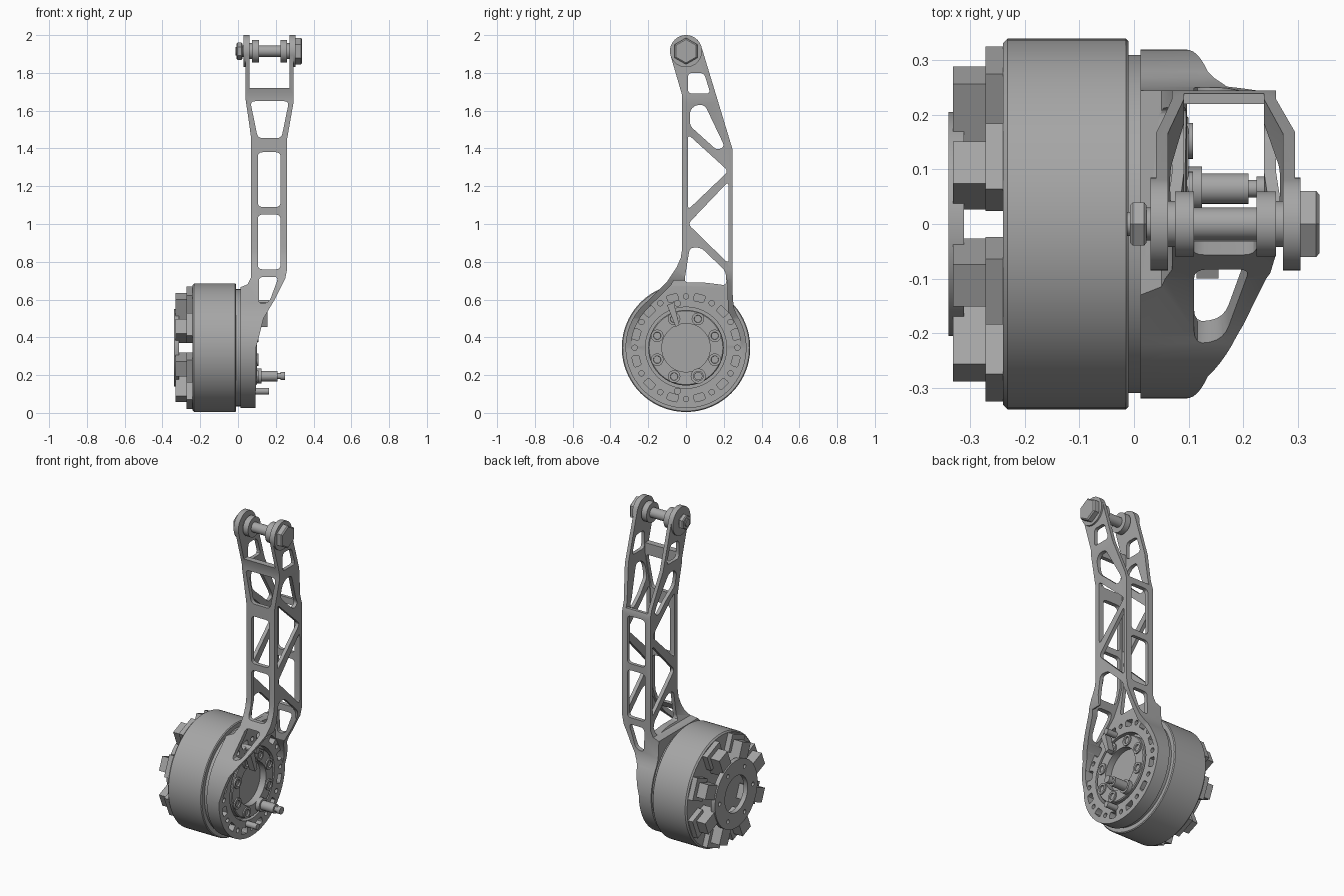
import bpy, bmesh, math
from mathutils import Vector

if "Cube" in bpy.data.objects:
    bpy.data.objects.remove(bpy.data.objects["Cube"])

CZ = 0.345      # height of the drum axis
TOP = 1.915     # height of the clevis bolt
grey = bpy.data.materials.new("mid_grey")
grey.diffuse_color = (0.38, 0.38, 0.38, 1)
grey.use_nodes = True
grey.node_tree.nodes["Principled BSDF"].inputs["Base Color"].default_value = grey.diffuse_color


def finish(name, bm):
    bmesh.ops.recalc_face_normals(bm, faces=bm.faces)
    me = bpy.data.meshes.new(name)
    bm.to_mesh(me)
    bm.free()
    me.materials.append(grey)
    ob = bpy.data.objects.new(name, me)
    bpy.context.collection.objects.link(ob)
    smooth(ob)
    return ob


def smooth(ob):
    for p in ob.data.polygons:
        p.use_smooth = True
    ob.data.set_sharp_from_angle(angle=math.radians(28))


def prism(name, pts, axis, lo, hi):
    """Extrude a yz outline along x, or an xz outline along y."""
    place = (lambda t, p: (t, p[0], p[1])) if axis == 'x' else (lambda t, p: (p[0], t, p[1]))
    bm = bmesh.new()
    a = [bm.verts.new(place(lo, p)) for p in pts]
    b = [bm.verts.new(place(hi, p)) for p in pts]
    bm.faces.new(a)
    bm.faces.new(b)
    n = len(pts)
    for i in range(n):
        j = (i + 1) % n
        bm.faces.new((a[i], a[j], b[j], b[i]))
    return finish(name, bm)


def lathe(name, prof, y=0, z=CZ, seg=64, closed=False):
    """Revolve (x, radius) points about an axis parallel to x."""
    bm = bmesh.new()
    rings = []
    for x, r in prof:
        rings.append([bm.verts.new((x, y + r * math.cos(2 * math.pi * k / seg + math.pi / 2),
                                    z + r * math.sin(2 * math.pi * k / seg + math.pi / 2)))
                      for k in range(seg)])
    pairs = list(zip(rings, rings[1:]))
    if closed:
        pairs.append((rings[-1], rings[0]))
    else:
        bm.faces.new(rings[0])
        bm.faces.new(rings[-1])
    for a, b in pairs:
        for k in range(seg):
            m = (k + 1) % seg
            bm.faces.new((a[k], a[m], b[m], b[k]))
    return finish(name, bm)


def cyl(name, x0, x1, r, y=0, z=CZ, seg=32):
    return lathe(name, [(x0, r), (x1, r)], y, z, seg)


def arc(cy, cz, r, a0, a1, n):
    return [(cy + r * math.cos(math.radians(a0 + (a1 - a0) * i / n)),
             cz + r * math.sin(math.radians(a0 + (a1 - a0) * i / n))) for i in range(n + 1)]


def rounded(pts, r=0.025):
    out = []
    for i, p in enumerate(pts):
        p = Vector(p)
        a, b = Vector(pts[i - 1]) - p, Vector(pts[(i + 1) % len(pts)]) - p
        s = p + a.normalized() * min(r, a.length * 0.45)
        e = p + b.normalized() * min(r, b.length * 0.45)
        for t in (0, 0.25, 0.5, 0.75, 1):
            out.append(tuple(s * (1 - t) ** 2 + p * 2 * t * (1 - t) + e * t * t))
    return out


def boolean(ob, cutter, op='DIFFERENCE'):
    m = ob.modifiers.new("cut", 'BOOLEAN')
    m.operation, m.object, m.solver = op, cutter, 'EXACT'
    bpy.context.view_layer.objects.active = ob
    bpy.ops.object.modifier_apply(modifier=m.name)
    bpy.data.objects.remove(cutter)


# Arm: side outline crossed with front outline
side = (arc(0, TOP, 0.085, 195, 17, 20)
        + [(0.245, 1.40), (0.245, 0.66), (0.252, 0.56)]
        + arc(0, CZ, 0.32, 33, -230, 64)
        + [(-0.10, 0.695), (-0.05, 0.77), (-0.028, 0.82), (-0.02, 0.87), (-0.02, 1.68)])
front = [(0.012, -0.1), (0.093, -0.1), (0.095, 0.345), (0.11, 0.40), (0.135, 0.50), (0.20, 0.61),
         (0.25, 0.71), (0.26, 0.76), (0.26, 1.45), (0.295, 1.65), (0.295, 2.1), (0.04, 2.1),
         (0.04, 1.66), (0.055, 1.56), (0.07, 1.45), (0.07, 0.72), (0.05, 0.68), (0.012, 0.665)]
arm = prism("truss_arm", side, 'x', -0.1, 0.5)
boolean(arm, prism("helper", front, 'y', -0.5, 0.5), 'INTERSECT')

# Hollow inside of the arm
cav = prism("cavity", [(0.005, 0.86), (-0.02, 0.78), (-0.08, 0.675), (-0.19, 0.567)]
            + arc(0, CZ, 0.29, 130, 393, 48)
            + [(0.222, 0.54), (0.22, 0.66), (0.22, 1.42), (0.4, 1.42), (0.4, 2.2), (-0.3, 2.2),
               (-0.3, 1.72), (0.005, 1.72)], 'x', -0.2, 0.6)
boolean(cav, prism("helper", [(0.097, 0.1), (0.55, 0.1), (0.55, 0.69), (0.238, 0.70), (0.238, 1.45),
                              (0.273, 1.66), (0.273, 2.3), (0.062, 2.3), (0.062, 1.66), (0.092, 1.45),
                              (0.092, 0.7), (0.097, 0.67)], 'y', -0.45, 0.45), 'INTERSECT')
boolean(arm, cav)

# Windows through both side plates
for pts in ([(0.01, 1.80), (0.095, 1.80), (0.13, 1.69), (0.01, 1.69)],
            [(0.02, 1.60), (0.05, 1.63), (0.10, 1.63), (0.205, 1.41), (0.165, 1.39), (0.02, 1.52)],
            [(0.01, 1.475), (0.225, 1.28), (0.01, 1.075)],
            [(0.225, 1.225), (0.225, 0.79), (0.01, 1.0)],
            [(0.02, 0.875), (0.08, 0.875), (0.21, 0.75), (0.215, 0.675), (0.10, 0.69), (-0.01, 0.69)]):
    boolean(arm, prism("helper", rounded(pts), 'x', 0.0, 0.5))

# Windows through the front and back walls
for pts in ([(0.065, 1.65), (0.27, 1.65), (0.23, 1.455), (0.105, 1.455)],
            [(0.105, 1.38), (0.225, 1.38), (0.225, 1.09), (0.105, 1.09)],
            [(0.105, 1.05), (0.225, 1.05), (0.225, 0.76), (0.105, 0.76)],
            [(0.11, 0.72), (0.215, 0.72), (0.165, 0.585), (0.11, 0.575)]):
    boolean(arm, prism("helper", rounded(pts), 'y', -0.5, 0.5))

# Ring face: hub recess, slots and small holes
boolean(arm, cyl("helper", 0.06, 0.3, 0.215, seg=64))
for k in range(12):
    boolean(arm, cyl("helper", 0.06, 0.15, 0.014,
                     0.272 * math.cos(k * math.pi / 6), CZ + 0.272 * math.sin(k * math.pi / 6), 16))
    a = k * 30 + 15
    inner, outer = arc(0, CZ, 0.253, a + 6, a - 6, 4), arc(0, CZ, 0.291, a - 6, a + 6, 4)
    boolean(arm, prism("helper", rounded(inner + outer, 0.018), 'x', 0.055, 0.15))
smooth(arm)

# Motor drum, gap ring and hub
lathe("motor_drum", [(-0.24, 0.332), (-0.232, 0.34), (-0.015, 0.34), (-0.01, 0.335)], seg=96)
cyl("gap_ring", -0.02, 0.02, 0.31, seg=96)
lathe("hub", [(0.0, 0.2), (0.095, 0.2), (0.1, 0.195), (0.1, 0.128), (0.05, 0.128)], seg=64)
for k in range(8):
    a = math.radians(22.5 + 45 * k)
    lathe("hub_bolt", [(0.09, 0.033), (0.108, 0.033), (0.108, 0.02), (0.095, 0.018)],
          0.165 * math.cos(a), CZ + 0.165 * math.sin(a), 24)

# Sensor pins on the hub side
lathe("sensor_pin", [(0.1, 0.04), (0.125, 0.04), (0.125, 0.028), (0.21, 0.028), (0.21, 0.016),
                     (0.225, 0.016), (0.225, 0.022), (0.25, 0.022)], 0.065, 0.195, 24)
cyl("lower_pin", 0.08, 0.165, 0.018, -0.045, 0.115, 20)
cyl("upper_pin", 0.08, 0.165, 0.018, -0.045, 0.58, 20)
prism("cable_guide", [(-0.10, 0.57), (-0.065, 0.585), (-0.035, 0.465), (-0.055, 0.455)], 'x', 0.115, 0.155)

# Rear mount: raised ring plate, spokes and edge tabs
plate = lathe("rear_plate", [(-0.34, 0.11), (-0.34, 0.205), (-0.312, 0.205), (-0.312, 0.11)], closed=True)
for k in range(6):
    a = math.radians(60 * k)
    boolean(plate, cyl("helper", -0.4, -0.2, 0.012,
                       0.16 * math.cos(a), CZ + 0.16 * math.sin(a), 16))
smooth(plate)


def block(name, ang, r0, r1, w, x0, x1):
    c, s = math.cos(ang), math.sin(ang)
    pts = [(r * c - t * s, CZ + r * s + t * c) for r, t in ((r0, -w), (r1, -w), (r1, w), (r0, w))]
    return prism(name, pts, 'x', x0, x1)


for k in range(8):
    a = math.radians(22.5 + 45 * k)
    block("rear_spoke", a, 0.17, 0.295, 0.042, -0.332, -0.23)
    block("edge_tab", a, 0.22, 0.325, 0.065, -0.272, -0.23)

# Clevis bosses, bolt, collars and nut
cyl("left_boss", 0.03, 0.062, 0.085, 0, TOP, 48)
cyl("right_boss", 0.273, 0.305, 0.085, 0, TOP, 48)
cyl("bolt_shaft", -0.005, 0.31, 0.03, 0, TOP)
for x0, x1, r in ((0.06, 0.075, 0.042), (0.075, 0.11, 0.06), (0.225, 0.26, 0.06), (0.26, 0.275, 0.042)):
    cyl("collar", x0, x1, r, 0, TOP, 40)
lathe("bolt_head", [(0.305, 0.07), (0.334, 0.07), (0.34, 0.062)], 0, TOP, 6)
lathe("nut", [(-0.007, 0.04), (-0.002, 0.046), (0.018, 0.046), (0.023, 0.04)], 0, TOP, 6)
cyl("bolt_tip", -0.013, 0.03, 0.022, 0, TOP, 24)
